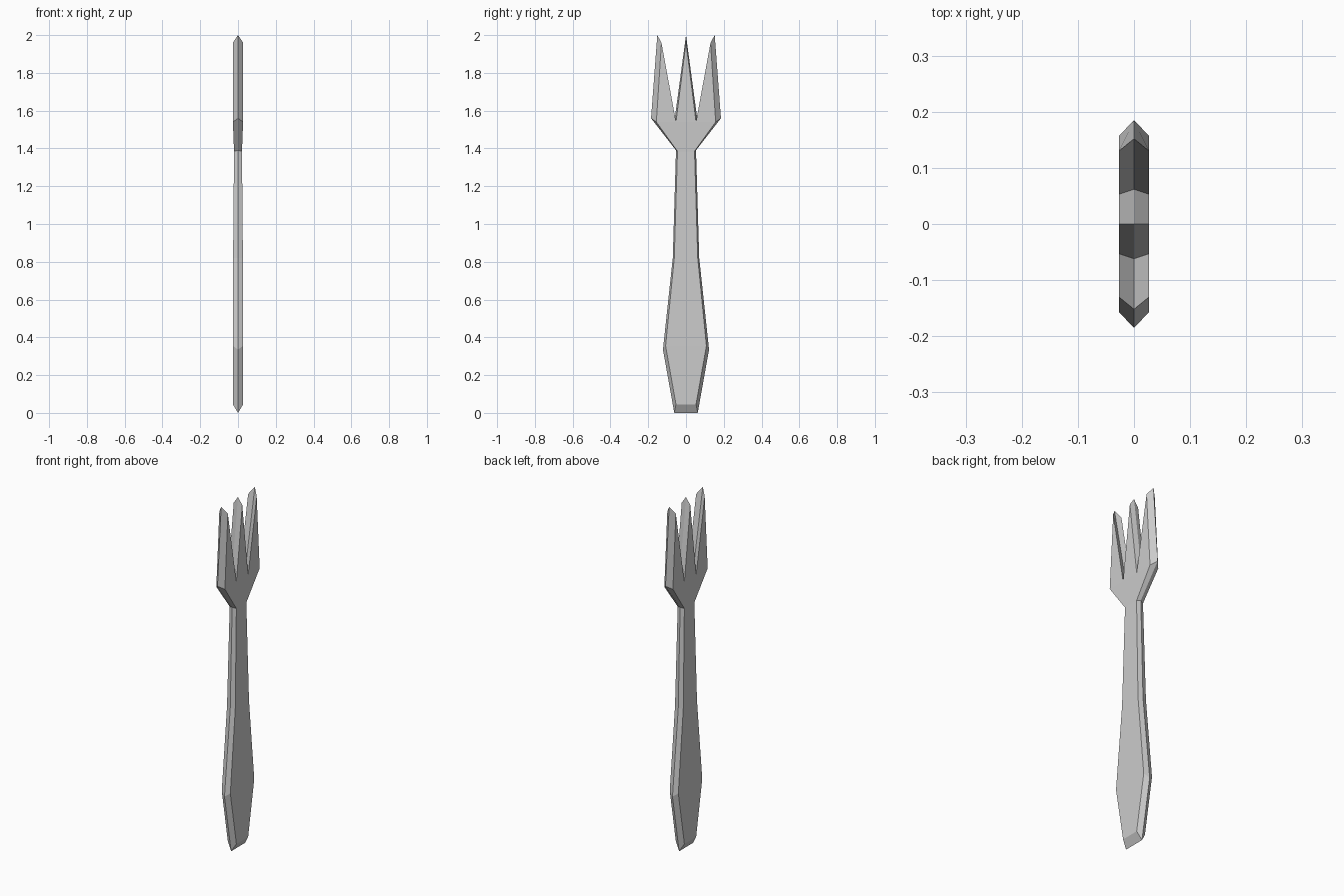
import bpy, bmesh

if "Cube" in bpy.data.objects:
    bpy.data.objects.remove(bpy.data.objects["Cube"])

# Half outline: (rim y, rim z, face y, face z, face half thickness)
HALF = [
    (0.062, 0.00, 0.053, 0.045, 0.027),   # handle end
    (0.122, 0.335, 0.108, 0.355, 0.027),  # handle bulge
    (0.070, 0.82, 0.062, 0.82, 0.026),    # handle middle
    (0.053, 1.39, 0.045, 1.385, 0.021),   # neck
    (0.185, 1.56, 0.157, 1.54, 0.027),    # shoulder
    (0.152, 2.00, 0.130, 1.96, 0.027),    # outer tine tip
    (0.062, 1.54, 0.053, 1.54, 0.027),    # gap between tines
]
TIP = (0.0, 2.00, 0.0, 1.96, 0.027)       # centre tine tip

mirrored = [(-a, b, -c, d, e) for a, b, c, d, e in reversed(HALF)]
outline = HALF + [TIP] + mirrored
n = len(outline)

bm = bmesh.new()
rim = [bm.verts.new((0, p[0], p[1])) for p in outline]

# Two flat sides joined to the shared central rim by bevels
for side in (1, -1):
    face = [bm.verts.new((side * p[4], p[2], p[3])) for p in outline]
    for i in range(n):
        j = (i + 1) % n
        bm.faces.new((rim[i], rim[j], face[j], face[i]))
    last = n - 1
    panels = [(i, i + 1, last - i - 1, last - i) for i in range(3)]   # handle
    panels += [(3, 6, last - 6, last - 3), (6, 7, last - 6)]          # centre tine
    for tri in ((3, 4, 6), (4, 5, 6)):                                # outer tines
        panels += [tri, tuple(last - k for k in tri)]
    for p in panels:
        bm.faces.new([face[k] for k in p])

bmesh.ops.recalc_face_normals(bm, faces=bm.faces)
mesh = bpy.data.meshes.new("fork")
bm.to_mesh(mesh)
bm.free()
bpy.context.collection.objects.link(bpy.data.objects.new("fork", mesh))
